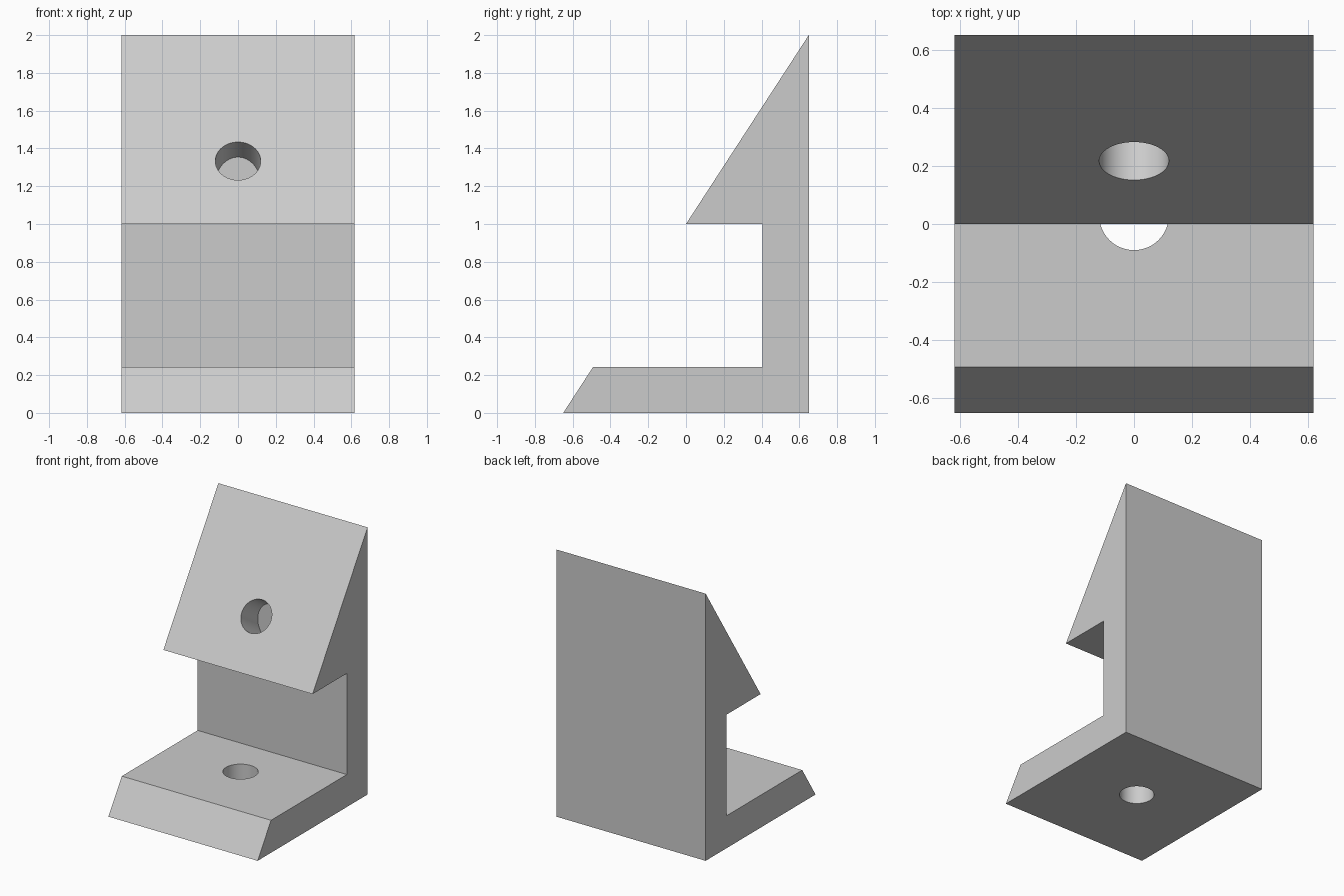
import bpy, bmesh, math
from mathutils import Vector, Matrix

cube = bpy.data.objects.get("Cube")
if cube:
    bpy.data.objects.remove(cube, do_unlink=True)

HALF_WIDTH = 0.618
BACK, WALL, BASE_TOP, LIP = 0.65, 0.405, 0.243, 1.0
HOLE_RADIUS = 0.12
SLOPE = Vector((0, BACK, 1)).normalized()

grey = bpy.data.materials.new("light_grey")
grey.use_nodes = True
colour = (0.6, 0.6, 0.6, 1)
grey.diffuse_color = colour
grey.node_tree.nodes["Principled BSDF"].inputs["Base Color"].default_value = colour


def make_object(name, bm):
    bmesh.ops.recalc_face_normals(bm, faces=bm.faces)
    mesh = bpy.data.meshes.new(name)
    bm.to_mesh(mesh)
    bm.free()
    mesh.materials.append(grey)
    obj = bpy.data.objects.new(name, mesh)
    bpy.context.collection.objects.link(obj)
    return obj


def hole_cutter(name, centre, axis, length, stop_y=None):
    """Cylinder around a point, optionally ended by a vertical plane."""
    bm = bmesh.new()
    turn = axis.to_track_quat('Z', 'Y').to_matrix().to_4x4()
    bmesh.ops.create_cone(bm, cap_ends=True, segments=64, radius1=HOLE_RADIUS,
                          radius2=HOLE_RADIUS, depth=length,
                          matrix=Matrix.Translation(centre) @ turn)
    if stop_y is not None:
        cut = bmesh.ops.bisect_plane(
            bm, geom=bm.verts[:] + bm.edges[:] + bm.faces[:],
            plane_co=(0, stop_y, 0), plane_no=(0, 1, 0), clear_outer=True)
        rim = [e for e in cut["geom_cut"] if isinstance(e, bmesh.types.BMEdge)]
        bmesh.ops.contextual_create(bm, geom=rim)
    obj = make_object(name, bm)
    obj.hide_render = True
    return obj


# Bracket: side profile extruded across the width
profile = [(-BACK, 0), (BACK, 0), (BACK, 2), (0, LIP), (WALL, LIP),
           (WALL, BASE_TOP), (-BACK + BASE_TOP * BACK, BASE_TOP)]
bm = bmesh.new()
side = bm.faces.new([bm.verts.new((-HALF_WIDTH, y, z)) for y, z in profile])
ext = bmesh.ops.extrude_face_region(bm, geom=[side], use_keep_orig=True)
moved = [v for v in ext["geom"] if isinstance(v, bmesh.types.BMVert)]
bmesh.ops.translate(bm, verts=moved, vec=(2 * HALF_WIDTH, 0, 0))
bracket = make_object("bracket", bm)

# Through hole in the base, blind hole square to the sloped face
inward = Vector((0, SLOPE.z, -SLOPE.y))
cutters = [
    hole_cutter("base_hole_cutter", Vector((0, 0.03, 0.1)), Vector((0, 0, 1)), 0.6),
    hole_cutter("slope_hole_cutter", Vector((0, BACK / 3, LIP + 1 / 3)), inward, 1.2, WALL),
]
bpy.context.view_layer.objects.active = bracket
bracket.select_set(True)
for cutter in cutters:
    mod = bracket.modifiers.new(cutter.name, 'BOOLEAN')
    mod.operation = 'DIFFERENCE'
    mod.solver = 'EXACT'
    mod.object = cutter
    bpy.ops.object.modifier_apply(modifier=mod.name)
    bpy.data.objects.remove(cutter, do_unlink=True)

bpy.ops.object.shade_smooth_by_angle(angle=math.radians(30))
